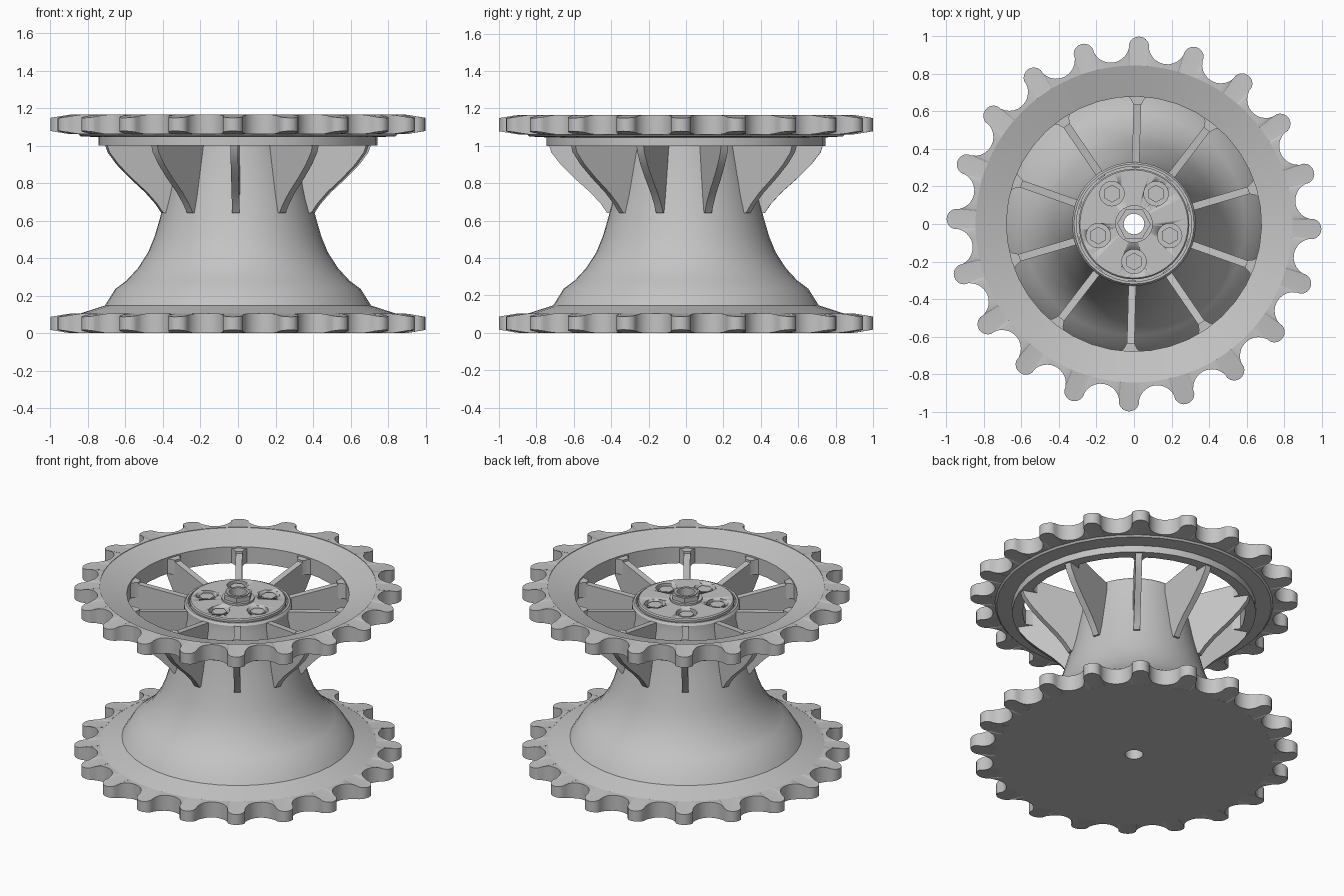
import bpy, bmesh, math
from mathutils import Matrix, Vector

if "Cube" in bpy.data.objects:
    bpy.data.objects.remove(bpy.data.objects["Cube"], do_unlink=True)

PHASE = math.radians(-1.6)
TEETH, SPOKES, BOLTS = 20, 10, 5

steel = bpy.data.materials.new("grey_steel")
steel.use_nodes = True
steel.diffuse_color = (0.55, 0.55, 0.55, 1)
steel.node_tree.nodes["Principled BSDF"].inputs["Base Color"].default_value = steel.diffuse_color


def finish(name, bm):
    """Turn a bmesh into a shaded, coloured object."""
    bmesh.ops.recalc_face_normals(bm, faces=bm.faces)
    mesh = bpy.data.meshes.new(name)
    bm.to_mesh(mesh)
    bm.free()
    obj = bpy.data.objects.new(name, mesh)
    bpy.context.collection.objects.link(obj)
    mesh.materials.append(steel)
    bpy.ops.object.select_all(action="DESELECT")
    obj.select_set(True)
    bpy.context.view_layer.objects.active = obj
    bpy.ops.object.shade_smooth_by_angle(angle=math.radians(30))
    return obj


def loft(bm, loops):
    """Bridge closed loops of equal length with quads."""
    rows = [[bm.verts.new(p) for p in loop] for loop in loops]
    for a, b in zip(rows, rows[1:]):
        for i in range(len(a)):
            j = (i + 1) % len(a)
            bm.faces.new((a[i], a[j], b[j], b[i]))


def lathe(name, profile, segments=40, phase=PHASE):
    """Revolve a closed (radius, height) profile about z."""
    bm = bmesh.new()
    angles = [phase + math.tau * i / segments for i in range(segments)]
    loft(bm, [[(r * math.cos(a), r * math.sin(a), z) for a in angles]
              for r, z in profile + profile[:1]])
    bmesh.ops.remove_doubles(bm, verts=bm.verts, dist=1e-5)
    return finish(name, bm)


def prism(name, points, depth, angle):
    """Extrude a planar outline and swing it round z."""
    bm = bmesh.new()
    face = bm.faces.new([bm.verts.new(p) for p in points])
    moved = bmesh.ops.extrude_face_region(bm, geom=[face])["geom"]
    bmesh.ops.translate(bm, vec=depth,
                        verts=[g for g in moved if isinstance(g, bmesh.types.BMVert)])
    bm.transform(Matrix.Rotation(angle, 4, "Z"))
    return finish(name, bm)


def cylinder(bm, radius, sides, low, high, x, y):
    bmesh.ops.create_cone(bm, cap_ends=True, segments=sides, radius1=radius,
                          radius2=radius, depth=high - low,
                          matrix=Matrix.Translation((x, y, (low + high) / 2)))


def tooth_outline():
    """Round valleys joined by round tooth tips."""
    pts = []
    for t in range(TEETH):
        for turn, centre, radius, start, end, count in (
                (0, 0.968, 0.1, 200, 340, 11), (0.5, 0.945, 0.055, 165, 15, 9)):
            base = PHASE + math.tau * (t - 0.5 + turn) / TEETH
            for k in range(count):
                a = math.radians(start + (end - start) * k / (count - 1))
                across, out = radius * math.cos(a), centre + radius * math.sin(a)
                pts.append((math.hypot(across, out), base + math.atan2(across, out)))
    return pts


def toothed_rim(name, middle):
    """Toothed ring, thinner toward the tooth tips."""
    outline = tooth_outline()
    loops = []
    for side, inner in ((1, True), (1, False), (-1, False), (-1, True)):
        loop = []
        for radius, a in outline:
            r = 0.845 if inner else radius
            half = 0.052 - 0.17 * max(0, r - 0.9)
            loop.append((r * math.cos(a), r * math.sin(a), middle + side * half))
        loops.append(loop)
    bm = bmesh.new()
    loft(bm, loops + loops[:1])
    bmesh.ops.remove_doubles(bm, verts=bm.verts, dist=1e-5)
    return finish(name, bm)


# Toothed rims
toothed_rim("lower_toothed_rim", 0.052)
toothed_rim("upper_toothed_rim", 1.113)

# Flared hub body with a through bore
lathe("hub_body", [
    (0.055, 0), (0.85, 0), (0.85, 0.102), (0.71, 0.147), (0.655, 0.235),
    (0.595, 0.28), (0.535, 0.345), (0.48, 0.43), (0.445, 0.515), (0.42, 0.60),
    (0.385, 0.73), (0.33, 1.0), (0.33, 1.045), (0.32, 1.06), (0.307, 1.06),
    (0.307, 1.02), (0.055, 1.02)])

# Dished upper ring that carries the teeth
lathe("upper_ring", [
    (0.68, 1.11), (0.85, 1.163), (0.85, 1.061), (0.84, 1.05), (0.745, 1.045),
    (0.745, 1.0), (0.68, 1.0)])

# Spokes and the corner fillets where they meet the ring
for i in range(SPOKES):
    angle = PHASE + math.pi / 2 + math.tau * i / SPOKES
    prism(f"spoke_{i + 1}", [
        (0.30, -0.02, 1.04), (0.30, -0.02, 0.64), (0.42, -0.02, 0.64),
        (0.455, -0.02, 0.69), (0.51, -0.02, 0.75), (0.60, -0.02, 0.83),
        (0.67, -0.02, 0.90), (0.72, -0.02, 0.965), (0.738, -0.02, 1.02),
        (0.70, -0.02, 1.095)], Vector((0, 0.04, 0)), angle)
    prism(f"spoke_fillet_{i + 1}", [
        (0.635, -0.02, 1.0), (0.665, -0.035, 1.0), (0.70, -0.075, 1.0),
        (0.70, 0.075, 1.0), (0.665, 0.035, 1.0), (0.635, 0.02, 1.0)],
        Vector((0, 0, 0.1)), angle)

# Hub cap with bolt recesses
cap = lathe("hub_cap", [(0.055, 1.0), (0.295, 1.0), (0.295, 1.068),
                        (0.288, 1.075), (0.055, 1.075)], 48)
spots = [(0.2 * math.cos(a), 0.2 * math.sin(a)) for a in
         (math.tau * i / BOLTS - math.pi / 2 for i in range(BOLTS))]
bm = bmesh.new()
for x, y in spots:
    cylinder(bm, 0.065, 24, 1.04, 1.2, x, y)
cutter = finish("recess_cutter", bm)
cutter.hide_render = True
cut = cap.modifiers.new("recesses", "BOOLEAN")
cut.operation, cut.solver, cut.object = "DIFFERENCE", "EXACT", cutter
bpy.context.view_layer.objects.active = cap
bpy.ops.object.modifier_apply(modifier=cut.name)
bpy.data.objects.remove(cutter, do_unlink=True)

# Hex bolts
for i, (x, y) in enumerate(spots):
    bm = bmesh.new()
    cylinder(bm, 0.047, 6, 1.02, 1.068, x, y)
    finish(f"hub_bolt_{i + 1}", bm)

# Centre collar and nut
lathe("centre_collar", [(0.055, 1.0), (0.1, 1.0), (0.1, 1.088), (0.07, 1.088),
                        (0.07, 1.125), (0.055, 1.125)], 32)
lathe("centre_nut", [(0.066, 1.05), (0.09, 1.05), (0.09, 1.118), (0.066, 1.118)], 6)
